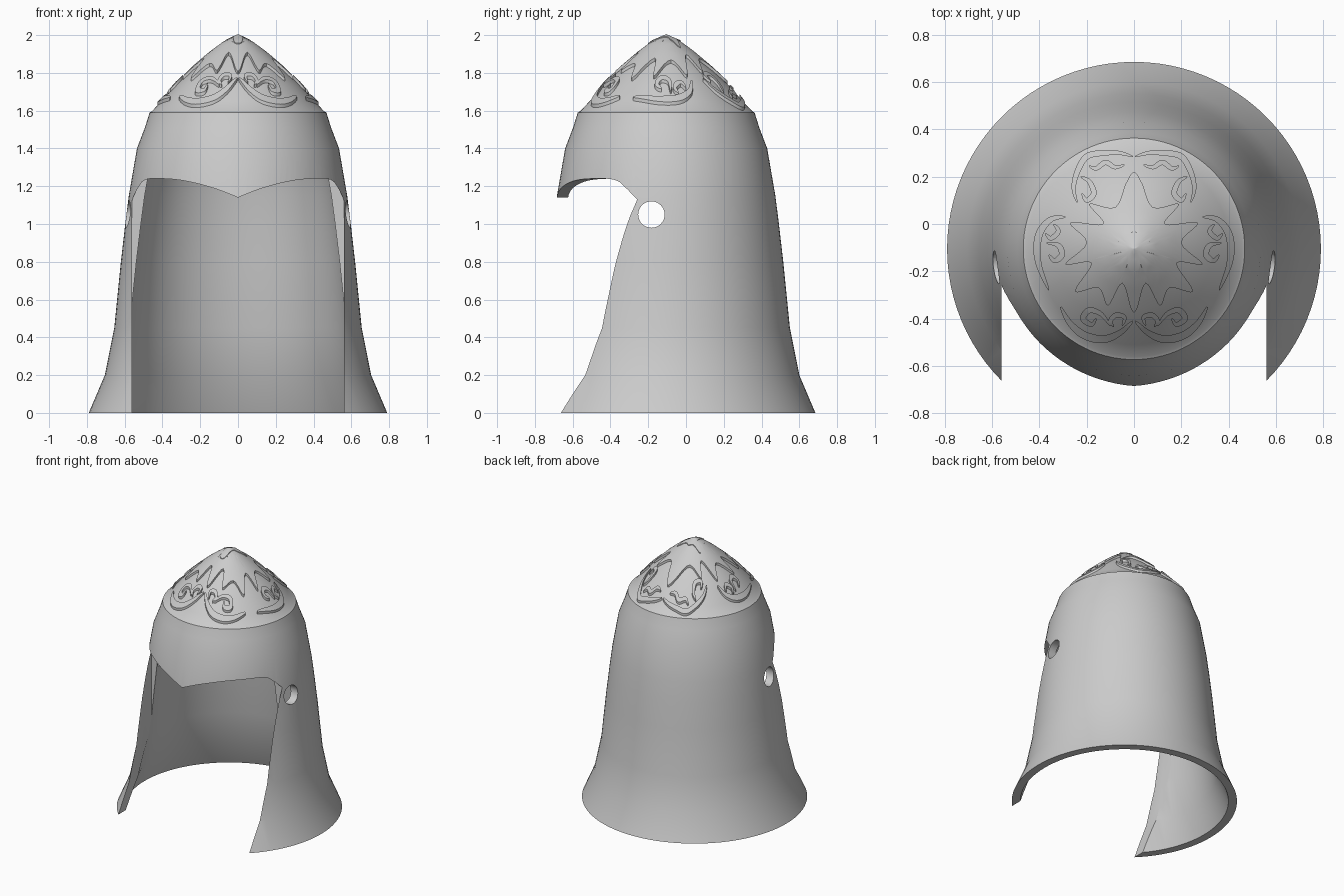
import bpy, bmesh, math
from mathutils import Vector

if "Cube" in bpy.data.objects:
    bpy.data.objects.remove(bpy.data.objects["Cube"])

CY = -0.105      # y of the helmet's axis
WALL = 0.06
LIFT = 0.018     # height of the raised ornament

steel = bpy.data.materials.new("plain_grey_steel")
steel.use_nodes = True
GREY = (0.6, 0.6, 0.6, 1)
steel.diffuse_color = GREY
steel.node_tree.nodes["Principled BSDF"].inputs["Base Color"].default_value = GREY

# Radius and height, bell below and dome above
BELL = [(.79, 0), (.705, .2), (.655, .45), (.62, .8), (.597, 1), (.578, 1.15),
        (.535, 1.4), (.493, 1.51), (.468, 1.59)]
DOME = [(.456, 1.597), (.405, 1.65), (.33, 1.735), (.25, 1.81), (.15, 1.895),
        (.075, 1.95), (0, 1.982)]


def new_object(name, bm):
    bmesh.ops.recalc_face_normals(bm, faces=bm.faces)
    mesh = bpy.data.meshes.new(name)
    bm.to_mesh(mesh)
    bm.free()
    obj = bpy.data.objects.new(name, mesh)
    bpy.context.collection.objects.link(obj)
    mesh.materials.append(steel)
    return obj


def activate(obj):
    bpy.ops.object.select_all(action='DESELECT')
    obj.select_set(True)
    bpy.context.view_layer.objects.active = obj


def smooth(obj, angle=30):
    activate(obj)
    bpy.ops.object.shade_smooth_by_angle(angle=math.radians(angle))


def cut(obj, cutter):
    cutter.hide_render = True
    mod = obj.modifiers.new("cut", 'BOOLEAN')
    mod.operation, mod.solver, mod.object = 'DIFFERENCE', 'EXACT', cutter
    activate(obj)
    bpy.ops.object.modifier_apply(modifier=mod.name)
    bpy.data.objects.remove(cutter)


def curve(points, steps=8, closed=False):
    """Smooth path through the points."""
    pts = [Vector(p) for p in points]
    n = len(pts)
    get = (lambda i: pts[i % n]) if closed else (lambda i: pts[max(0, min(n - 1, i))])
    out = []
    for i in range(n if closed else n - 1):
        a, b, c, d = (get(i + k) for k in (-1, 0, 1, 2))
        for s in range(steps):
            t = s / steps
            out.append(0.5 * (2 * b + (c - a) * t + (2 * a - 5 * b + 4 * c - d) * t ** 2
                              + (3 * b - a - 3 * c + d) * t ** 3))
    return out if closed else out + [pts[-1]]


def dome_height(x, y):
    r = math.hypot(x, y - CY)
    for (r0, z0), (r1, z1) in zip(DOME, DOME[1:]):
        if r >= r1:
            return z0 + (z1 - z0) * (r0 - r) / (r0 - r1)
    return DOME[-1][1]


def emboss(name, grids, lift=LIFT):
    """Lay grids of plan points on the dome as raised plates with side walls."""
    bm = bmesh.new()
    for rows, wrap in grids:
        vs = [[bm.verts.new((p.x, p.y, dome_height(p.x, p.y) + lift)) for p in row] for row in rows]
        for a, b in zip(vs, vs[1:]):
            for j in range(len(a) if wrap else len(a) - 1):
                k = (j + 1) % len(a)
                bm.faces.new((a[j], a[k], b[k], b[j]))
    bmesh.ops.remove_doubles(bm, verts=bm.verts, dist=0.0004)
    rim = [e for e in bm.edges if e.is_boundary]
    walls = bmesh.ops.extrude_edge_only(bm, edges=rim)["geom"]
    for v in walls:
        if isinstance(v, bmesh.types.BMVert):
            v.co.z -= lift + 0.012
    smooth(new_object(name, bm), 40)


def ribbon(points, width, mirror=1):
    """Tapered leaf-like strip along a path."""
    path = curve([(x * mirror, y) for x, y in points])
    rows = []
    for i, p in enumerate(path):
        d = (path[min(i + 1, len(path) - 1)] - path[max(i - 1, 0)]).normalized()
        side = Vector((-d.y, d.x))
        w = width * (0.12 + 0.88 * math.sin(math.pi * i / (len(path) - 1)) ** 0.7) / 2
        rows.append([p - side * w, p, p + side * w])
    return rows, False


# Helmet shell: double-walled revolved bell
outer = BELL + DOME
inner = [(r - WALL, z) for r, z in BELL]
inner += [(r * 0.87, z - WALL * 0.8) for r, z in DOME]
profile = outer + inner[::-1]
bm = bmesh.new()
verts = [bm.verts.new((r, CY, z)) for r, z in profile]
edges = [bm.edges.new((verts[i - 1], verts[i])) for i in range(len(verts))
         if not (profile[i][0] == 0 and profile[i - 1][0] == 0)]
bmesh.ops.spin(bm, geom=verts + edges, cent=(0, CY, 0), axis=(0, 0, 1),
               angle=math.tau, steps=96, use_duplicate=False)
bmesh.ops.remove_doubles(bm, verts=bm.verts, dist=0.0005)
shell = new_object("helmet_shell", bm)

# Face opening with a pointed brow
brow = curve([(.56, 1.13), (.53, 1.19), (.49, 1.235), (.4, 1.24), (.28, 1.228), (.13, 1.19), (0, 1.14)], 5)
half = [Vector((.56, -.1))] + brow
outline = half + [Vector((-p.x, p.y)) for p in half[-2::-1]]
bm = bmesh.new()
face = bm.faces.new([bm.verts.new((p.x, -1, p.y)) for p in outline])
push = bmesh.ops.extrude_face_region(bm, geom=[face])["geom"]
for v in push:
    if isinstance(v, bmesh.types.BMVert):
        v.co.y = -0.26
cut(shell, new_object("face_cutter", bm))

# Round hole through both cheeks
bpy.ops.mesh.primitive_cylinder_add(vertices=32, radius=0.07, depth=2, location=(0, -0.183, 1.05),
                                    rotation=(0, math.pi / 2, 0))
cut(shell, bpy.context.object)
smooth(shell)

# Star of leaves around the crown
arms = [(0, .22), (.035, .17), (.08, .07), (.19, .085), (.13, 0), (.27, .005), (.2, -.08),
        (.29, -.17), (.18, -.165), (.25, -.285), (.15, -.27), (.11, -.345), (.05, -.25), (.012, -.36)]
star = arms + [(-x, y) for x, y in arms[:0:-1]]
centre = Vector((0, CY))
ring = curve(star, 5, closed=True)
emboss("crown_star", [([[centre.lerp(p, k / 9) for p in ring] for k in range(10)], True)])

# Small raised knot at the tip
tip = curve([(0, -.03), (.03, -.045), (.1, -.03), (.06, -.08), (.03, -.1), (.02, -.19),
             (-.02, -.19), (-.03, -.1), (-.06, -.08), (-.1, -.03), (-.03, -.045)], 4, closed=True)
emboss("crown_knot", [([[centre.lerp(p, k / 4) for p in tip] for k in range(5)], True)], LIFT + 0.005)

# Scrolls: a long crescent, a wavy leaf and a curl in each
SCROLLS = {
    "front_scroll": [
        ([(.005, -.41), (.06, -.46), (.13, -.487), (.21, -.47), (.27, -.42), (.31, -.35)], .034),
        ([(.05, -.43), (.04, -.395), (.075, -.385), (.1, -.41), (.085, -.435)], .022),
        ([(.1, -.43), (.14, -.38), (.19, -.365), (.215, -.4), (.18, -.425), (.16, -.4)], .026)],
    "back_scroll": [
        ([(.005, .285), (.06, .3), (.13, .3), (.2, .285), (.24, .22), (.255, .15), (.24, .09)], .026),
        ([(.04, .25), (.08, .24), (.12, .26), (.16, .235), (.19, .245)], .022),
        ([(.225, .2), (.19, .18), (.17, .13), (.2, .1), (.22, .13)], .024)],
    "side_scroll": [
        ([(.29, .03), (.35, .02), (.395, -.03), (.41, -.1), (.4, -.18), (.36, -.28)], .032),
        ([(.34, .0), (.32, -.03), (.35, -.06), (.375, -.04)], .022),
        ([(.37, -.08), (.32, -.09), (.305, -.13), (.335, -.155), (.36, -.13)], .026)],
}
for name, strips in SCROLLS.items():
    for label, m in (("left", 1), ("right", -1)):
        emboss(f"{label}_{name}", [ribbon(path, w, m) for path, w in strips])
